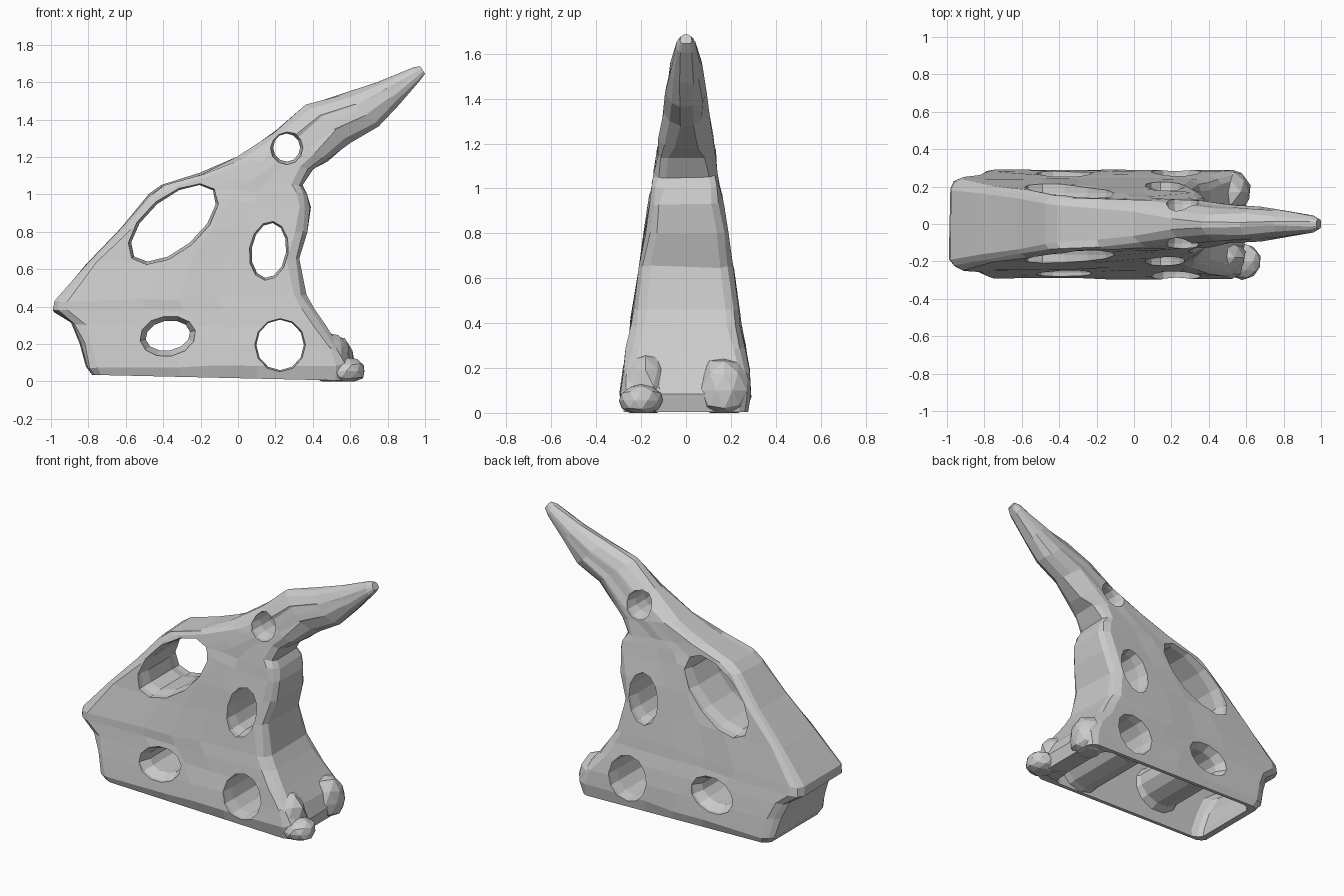
import bpy, bmesh, math, random
from mathutils import Vector

if "Cube" in bpy.data.objects:
    bpy.data.objects.remove(bpy.data.objects["Cube"])

random.seed(4)


def width(z):
    return 0.308 - 0.155 * z


def new_object(name, rings):
    """Skin a stack of closed rings and cap both ends."""
    bm = bmesh.new()
    vs = [[bm.verts.new(p) for p in ring] for ring in rings]
    n = len(vs[0])
    for a, b in zip(vs, vs[1:]):
        for i in range(n):
            j = (i + 1) % n
            bm.faces.new((a[i], a[j], b[j], b[i]))
    bm.faces.new(vs[0])
    bm.faces.new(vs[-1])
    bmesh.ops.recalc_face_normals(bm, faces=bm.faces)
    me = bpy.data.meshes.new(name)
    bm.to_mesh(me)
    bm.free()
    ob = bpy.data.objects.new(name, me)
    bpy.context.collection.objects.link(ob)
    return ob


def section(left, right, c, wall=0.0, jitter=0.0):
    """Chamfered cross-section running between two points of the side outline."""
    a, b = Vector((left[0], 0, left[1])), Vector((right[0], 0, right[1]))
    u = c / (b - a).length
    steps = [(0, .8), (.35 * u, .3), (u, 0), (.35, 0), (.5, 0), (.65, 0),
             (1 - u, 0), (1 - .35 * u, .3), (1, .8)]
    pts = []
    for side in (-1, 1):
        row = []
        for t, cut in steps:
            p = a.lerp(b, t)
            w = width(p.z) - wall
            p.y = side * (w - cut * min(c, w))
            row.append(p + Vector([random.uniform(-jitter, jitter) for _ in range(3)]))
        pts += row if side < 0 else row[::-1]
    return pts


def boolean(ob, cutter, op='DIFFERENCE'):
    m = ob.modifiers.new(op, 'BOOLEAN')
    m.operation, m.object, m.solver = op, cutter, 'EXACT'
    bpy.context.view_layer.objects.active = ob
    bpy.ops.object.modifier_apply(modifier=m.name)
    bpy.data.objects.remove(cutter)


def tunnel(x, z, rx, rz, tilt, flare, grow=0.0):
    """Faceted hole cutter along y that widens at both mouths."""
    w, ca, sa = width(z), math.cos(tilt), math.sin(tilt)
    rings = []
    for y, k in ((-w - .1, flare * 1.15), (-w + .01, flare), (-w + .07, 0),
                 (w - .07, 0), (w - .01, flare), (w + .1, flare * 1.15)):
        ring = []
        for i in range(12):
            t = math.tau * i / 12
            p, q = (rx + k + grow) * math.cos(t), (rz + k + grow) * math.sin(t)
            ring.append((x + p * ca - q * sa, y, z + p * sa + q * ca))
        rings.append(ring)
    return new_object("tunnel_cutter", rings)


# outline stations from base to horn tip: left point, right point, corner size, thinning
stations = [
    ((-.78, .035), (.57, .004), .05, .03), ((-.81, .075), (.59, .09), .06, .002),
    ((-.84, .20), (.55, .18), .06, 0), ((-.89, .31), (.47, .29), .07, 0),
    ((-.985, .375), (.41, .39), .07, .005), ((-.985, .425), (.365, .46), .07, 0),
    ((-.81, .63), (.325, .65), .06, 0), ((-.63, .82), (.365, .80), .06, 0),
    ((-.48, 1.0), (.385, .93), .06, 0), ((-.41, 1.045), (.375, 1.0), .06, 0),
    ((-.2, 1.11), (.345, 1.05), .06, 0), ((.0, 1.2), (.4, 1.13), .07, 0),
    ((.2, 1.34), (.48, 1.18), .09, 0), ((.36, 1.48), (.6, 1.28), .10, 0),
    ((.56, 1.535), (.75, 1.365), .08, 0), ((.75, 1.605), (.85, 1.47), .06, 0),
    ((.94, 1.68), (.97, 1.605), .03, .01), ((.975, 1.685), (1.0, 1.645), .015, .025)]
holes = [  # x, z, radii, tilt, flare
    (-.345, .845, .275, .135, math.radians(40), .015),
    (.26, 1.25, .072, .075, 0, .015),
    (.165, .70, .092, .148, math.radians(-8), .012),
    (-.375, .245, .12, .08, math.radians(10), .03),
    (.225, .195, .127, .135, 0, .008)]

# horned shell
last = len(stations) - 1
rock = new_object("horned_rock", [
    section(l, r, c, thin, jitter=0.007 if 0 < i < last - 1 else 0)
    for i, (l, r, c, thin) in enumerate(stations)])

# irregular toes at the foot
for x, y, z, sx, sy, sz in ((.58, -.20, .055, .105, .10, .075),
                            (.50, .17, .10, .13, .125, .15),
                            (.47, -.18, .12, .13, .11, .15)):
    bpy.ops.mesh.primitive_ico_sphere_add(subdivisions=2, radius=1)
    toe = bpy.context.object
    toe.name = "toe"
    for v in toe.data.vertices:
        p = v.co * random.uniform(.92, 1.04)
        v.co = (x + p.x * sx, y + p.y * sy, max(0, z + p.z * sz))
    boolean(rock, toe, 'UNION')

# hollow underside, keeping tube walls around the tunnels
rings = [section((-.74, -.1), (.44, -.1), .04, .07)]
for l, r, c, thin in stations[1:8]:
    inset = .14 if r[0] > .42 else .07
    rings.append(section((l[0] + .075, l[1]), (r[0] - inset, r[1]), c, .045))
cavity = new_object("cavity_cutter", rings)
for h in holes:
    if h[1] < 1.1:
        boolean(cavity, tunnel(*h, grow=.04))
boolean(rock, cavity)

# through holes
for h in holes:
    boolean(rock, tunnel(*h))
